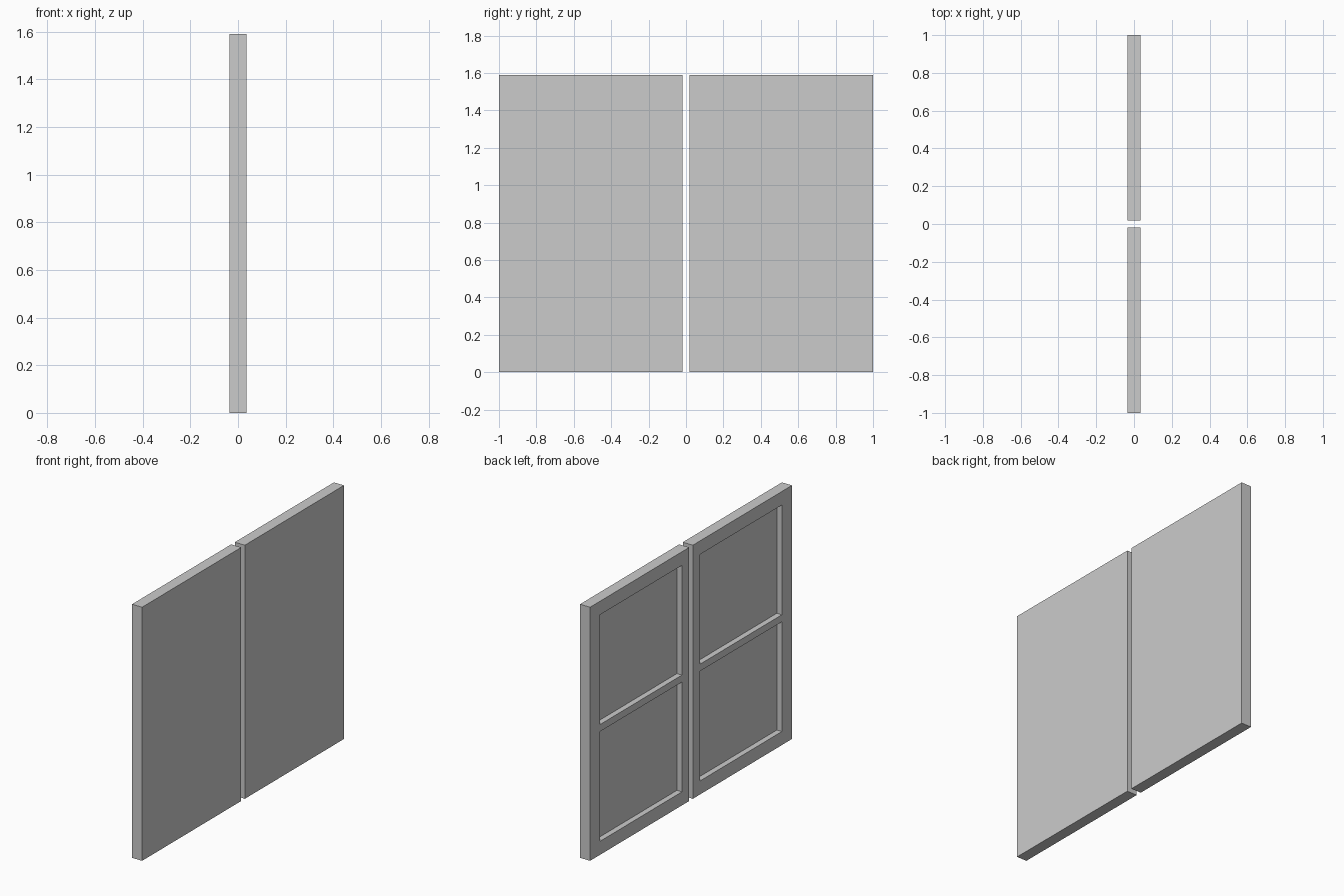
import bpy
import bmesh
from mathutils import Matrix, Vector

cube = bpy.data.objects.get("Cube")
if cube:
    bpy.data.objects.remove(cube, do_unlink=True)

HEIGHT, THICK, DEPTH = 1.59, 0.07, 0.035
INNER, OUTER = 0.018, 1.0               # edges of a door leaf, from the centre line
PANE_Y = (0.09, 0.90)                   # sides of the recesses
PANE_Z = ((0.085, 0.773), (0.817, 1.505))

grey = bpy.data.materials.new("plain grey")
grey.use_nodes = True
colour = (0.6, 0.6, 0.6, 1)
grey.diffuse_color = colour
grey.node_tree.nodes["Principled BSDF"].inputs["Base Color"].default_value = colour


def door_leaf(name, side):
    """Slab with two recessed panes on its -x face."""
    bm = bmesh.new()
    size = Matrix.Diagonal((THICK, OUTER - INNER, HEIGHT, 1))
    place = Matrix.Translation((0, side * (OUTER + INNER) / 2, HEIGHT / 2))
    bmesh.ops.create_cube(bm, size=1, matrix=place @ size)

    # Score the slab along the recess borders
    cuts = [(Vector((0, side * y, 0)), Vector((0, 1, 0))) for y in PANE_Y]
    cuts += [(Vector((0, 0, z)), Vector((0, 0, 1))) for pair in PANE_Z for z in pair]
    for point, normal in cuts:
        bmesh.ops.bisect_plane(bm, geom=bm.verts[:] + bm.edges[:] + bm.faces[:],
                               plane_co=point, plane_no=normal)

    # Sink the panes
    def is_pane(face):
        c = face.calc_center_median()
        return (face.normal.x < -0.9 and PANE_Y[0] < side * c.y < PANE_Y[1]
                and any(low < c.z < high for low, high in PANE_Z))

    bm.normal_update()
    panes = [f for f in bm.faces if is_pane(f)]
    sunk = bmesh.ops.extrude_discrete_faces(bm, faces=panes)["faces"]
    verts = list({v for f in sunk for v in f.verts})
    bmesh.ops.translate(bm, verts=verts, vec=(DEPTH, 0, 0))

    bmesh.ops.recalc_face_normals(bm, faces=bm.faces[:])
    mesh = bpy.data.meshes.new(name)
    bm.to_mesh(mesh)
    bm.free()
    mesh.materials.append(grey)
    leaf = bpy.data.objects.new(name, mesh)
    bpy.context.collection.objects.link(leaf)


for name, side in (("front_door_leaf", -1), ("back_door_leaf", 1)):
    door_leaf(name, side)
